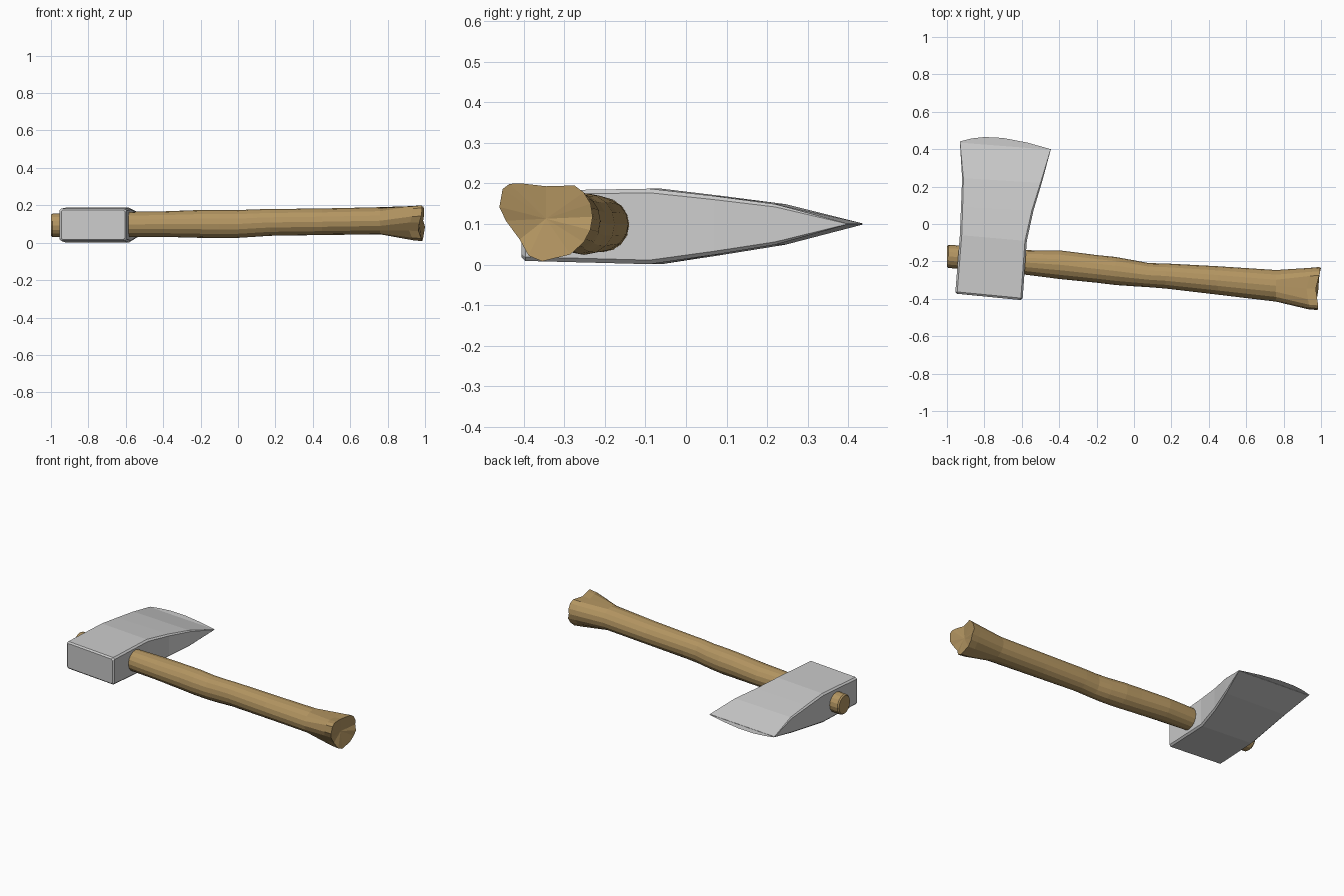
import bpy, bmesh, math


def loft(bm, rings):
    """Skin closed rings of equal length, return the vertex rings."""
    vs = [[bm.verts.new(p) for p in r] for r in rings]
    for a, b in zip(vs, vs[1:]):
        n = len(a)
        for i in range(n):
            bm.faces.new((a[i], a[(i + 1) % n], b[(i + 1) % n], b[i]))
    return vs


def fan(bm, ring, centre):
    c = bm.verts.new(centre)
    for i in range(len(ring)):
        bm.faces.new((ring[i - 1], ring[i], c))


def finish(bm, name, colour=None):
    bmesh.ops.recalc_face_normals(bm, faces=bm.faces)
    me = bpy.data.meshes.new(name)
    bm.to_mesh(me)
    bm.free()
    ob = bpy.data.objects.new(name, me)
    bpy.context.collection.objects.link(ob)
    if colour:
        mat = bpy.data.materials.new(name + "_wood")
        mat.diffuse_color = colour
        me.materials.append(mat)
    return ob


# Axe head: chamfered sections from poll to edge
def head_ring(xl, yl, xr, yr, z0, z1, c):
    pts = [(xl, yl, z0 + c), (xl + c, yl, z0), (xr - c, yr, z0), (xr, yr, z0 + c),
           (xr, yr, z1 - c), (xr - c, yr, z1), (xl + c, yl, z1), (xl, yl, z1 - c)]
    return pts


bm = bmesh.new()
stations = [
    (-0.945, -0.373, -0.605, -0.406, 0.018, 0.174, 0.008),
    (-0.955, -0.363, -0.595, -0.396, 0.009, 0.182, 0.010),
    (-0.931, -0.060, -0.573, -0.090, 0.001, 0.187, 0.010),
    (-0.925, 0.090, -0.538, 0.070, 0.024, 0.169, 0.009),
    (-0.919, 0.245, -0.493, 0.220, 0.049, 0.149, 0.007),
    (-0.931, 0.435, -0.445, 0.397, 0.0985, 0.1015, 0.001),
]
rings = loft(bm, [head_ring(*s) for s in stations])
bm.faces.new(rings[0])
bm.faces.new(rings[-1])
# thin curved cutting edge
arc = [(-0.931, 0.435), (-0.93, 0.442), (-0.87, 0.457), (-0.80, 0.465), (-0.70, 0.460),
       (-0.57, 0.435), (-0.445, 0.400), (-0.445, 0.397)]
bm.faces.new([bm.verts.new((x, y, 0.1)) for x, y in arc])
finish(bm, "axe_head")

# Handle: oval sections (x, y low, y high, z low, z high), then a flared knob
N = 16
sections = [
    (-1.0, -0.228, -0.118, 0.036, 0.149),
    (-0.992, -0.235, -0.111, 0.030, 0.155),
    (-0.58, -0.271, -0.140, 0.031, 0.165),
    (-0.39, -0.295, -0.142, 0.031, 0.168),
    (-0.20, -0.314, -0.166, 0.026, 0.175),
    (-0.10, -0.326, -0.176, 0.024, 0.176),
    (0.00, -0.333, -0.194, 0.026, 0.174),
    (0.08, -0.338, -0.209, 0.031, 0.178),
    (0.17, -0.345, -0.211, 0.037, 0.180),
    (0.45, -0.378, -0.226, 0.041, 0.183),
    (0.76, -0.415, -0.246, 0.045, 0.190),
]


def oval(x, y0, y1, z0, z1):
    out = []
    for i in range(N):
        a = 2 * math.pi * i / N
        out.append((x, (y0 + y1) / 2 + (y1 - y0) / 2 * math.cos(a),
                    (z0 + z1) / 2 + (z1 - z0) / 2 * math.sin(a)))
    return out


# heart-shaped butt (y, z, x), counter-clockwise from +y
butt = [(-0.230, 0.118, 0.99), (-0.235, 0.150, 0.995), (-0.252, 0.178, 0.995), (-0.275, 0.195, 0.99),
        (-0.345, 0.193, 0.972), (-0.405, 0.200, 0.98), (-0.435, 0.199, 0.985), (-0.452, 0.186, 0.985),
        (-0.460, 0.142, 0.98), (-0.444, 0.108, 0.97), (-0.410, 0.062, 0.965), (-0.388, 0.022, 0.98),
        (-0.355, 0.008, 0.985), (-0.285, 0.025, 0.99), (-0.252, 0.055, 0.995), (-0.236, 0.085, 1.0)]
butt_ring = [(x, y, z) for y, z, x in butt]
cy, cz = -0.345, 0.113
neck = [(x - 0.05, cy + (y - cy) * 0.96, cz + (z - cz) * 0.95) for x, y, z in butt_ring]

bm = bmesh.new()
rings = loft(bm, [oval(*s) for s in sections] + [neck, butt_ring])
fan(bm, rings[0], (-1.0, -0.173, 0.093))
fan(bm, rings[-1], (0.968, cy, cz))
finish(bm, "handle", (0.45, 0.30, 0.12, 1))
